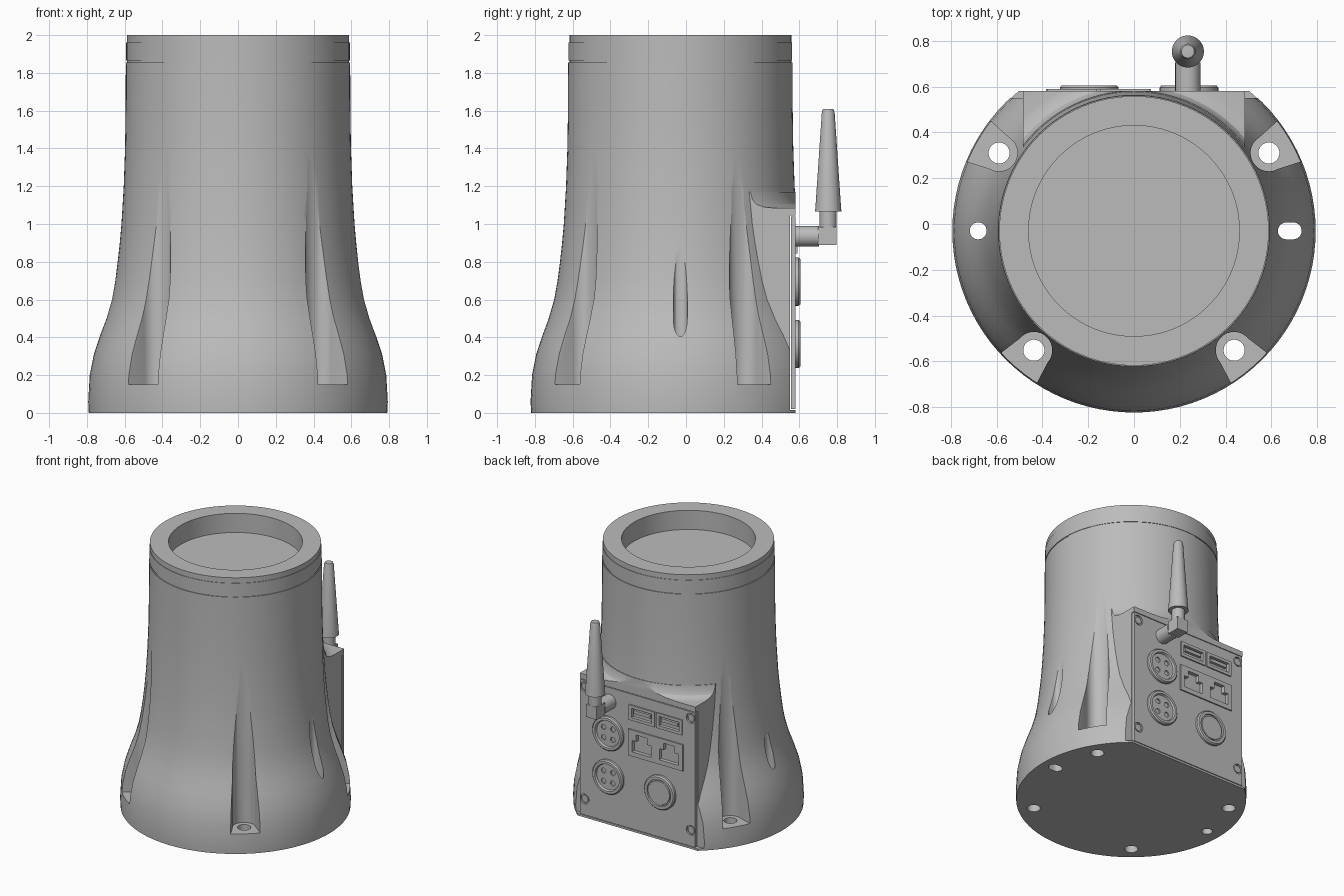
import bpy, bmesh, math
from mathutils import Matrix, Vector

if "Cube" in bpy.data.objects:
    bpy.data.objects.remove(bpy.data.objects["Cube"])

grey = bpy.data.materials.new("plain grey")
grey.use_nodes = True
grey.diffuse_color = (0.5, 0.5, 0.5, 1)
grey.node_tree.nodes["Principled BSDF"].inputs["Base Color"].default_value = (0.5, 0.5, 0.5, 1)

CY = -0.03       # centre line of the round body in y
BACK = 0.58      # plane of the back panel
TO_BACK = Matrix.Rotation(-math.pi / 2, 4, 'X')   # turns +z to +y


def finish(bm, name, matrix):
    bmesh.ops.transform(bm, matrix=matrix, verts=bm.verts)
    bmesh.ops.recalc_face_normals(bm, faces=bm.faces)
    mesh = bpy.data.meshes.new(name)
    bm.to_mesh(mesh)
    bm.free()
    mesh.materials.append(grey)
    obj = bpy.data.objects.new(name, mesh)
    bpy.context.collection.objects.link(obj)
    return obj


def lathe(name, profile, matrix, steps=48):
    bm = bmesh.new()
    verts = [bm.verts.new((r, 0, z)) for r, z in profile]
    edges = [bm.edges.new(pair) for pair in zip(verts, verts[1:])]
    bmesh.ops.spin(bm, geom=verts + edges, cent=(0, 0, 0), axis=(0, 0, 1),
                   angle=math.tau, steps=steps)
    bmesh.ops.remove_doubles(bm, verts=bm.verts, dist=1e-5)
    return finish(bm, name, matrix)


def prism(name, outline, z0, z1, matrix=Matrix()):
    bm = bmesh.new()
    face = bm.faces.new([bm.verts.new((x, y, z0)) for x, y in outline])
    out = bmesh.ops.extrude_face_region(bm, geom=[face])["geom"]
    top = [v for v in out if isinstance(v, bmesh.types.BMVert)]
    bmesh.ops.translate(bm, verts=top, vec=(0, 0, z1 - z0))
    return finish(bm, name, matrix)


def box(name, x0, x1, y0, y1, z0, z1):
    return prism(name, [(x0, y0), (x1, y0), (x1, y1), (x0, y1)], z0, z1)


def arc(radius, start, end, n, cx=0):
    return [(cx + radius * math.cos(math.radians(start + (end - start) * i / n)),
             radius * math.sin(math.radians(start + (end - start) * i / n)))
            for i in range(n + 1)]


def circle(radius):
    return arc(radius, 0, 360, 32)[:-1]


def boolean(target, other, operation='DIFFERENCE'):
    mod = target.modifiers.new("join", 'BOOLEAN')
    mod.object, mod.operation, mod.solver = other, operation, 'EXACT'
    bpy.context.view_layer.objects.active = target
    bpy.ops.object.modifier_apply(modifier=mod.name)
    bpy.data.objects.remove(other)


def on_back(x, z, y=BACK):
    return Matrix.Translation((x, y, z)) @ TO_BACK


# Flared round body with a recess in the top
body = lathe("body", [
    (0, 0), (0.79, 0), (0.793, 0.06), (0.785, 0.2), (0.763, 0.31), (0.73, 0.41),
    (0.697, 0.5), (0.668, 0.6), (0.65, 0.7), (0.637, 0.8), (0.626, 0.9), (0.617, 1.0),
    (0.605, 1.2), (0.598, 1.4), (0.595, 1.6), (0.594, 1.855), (0.588, 1.855),
    (0.588, 1.865), (0.592, 1.865), (0.592, 1.96), (0.588, 1.96), (0.588, 2.0),
    (0.46, 2.0), (0.46, 1.855), (0, 1.855)], Matrix.Translation((0, CY, 0)), 96)

# Connector housing on the back, filleted into the body above it
boolean(body, box("housing", -0.485, 0.485, 0.1, 0.7, 0, 1.085), 'UNION')
fillet = lathe("fillet", [
    (0.52, 1.04), (0.69, 1.04), (0.69, 1.085), (0.655, 1.09), (0.63, 1.105),
    (0.617, 1.13), (0.611, 1.17), (0.52, 1.17), (0.52, 1.04)],
    Matrix.Translation((0, CY, 0)), 96)
boolean(fillet, box("fillet_limit", -0.485, 0.485, 0.2, 0.7, 1, 1.3), 'INTERSECT')
boolean(body, fillet, 'UNION')
boolean(body, box("back_cut", -1, 1, BACK, 1.2, -0.1, 1.5))
boolean(body, box("panel_recess", -1, 1, 0.55, 1, 0.015, 1.045))

# Upright screw pockets and their through holes
pocket = arc(0.08, 90, 270, 20) + [(0.11, -0.104), (0.3, -0.16), (0.3, 0.16), (0.11, 0.104)]
for angle in (30, 150, -50, 230):
    place = (Matrix.Translation((0, CY, 0)) @ Matrix.Rotation(math.radians(angle), 4, 'Z')
             @ Matrix.Translation((0.68, 0, 0)))
    boolean(body, prism("pocket", pocket, 0.15, 1.35, place))
    boolean(body, prism("screw_hole", circle(0.046), -0.1, 0.3, place))

# Side locating hole and slot
boolean(body, prism("side_hole", circle(0.037), -0.1, 1.2, Matrix.Translation((-0.68, CY, 0))))
slot = arc(0.037, -90, 90, 12, 0.015) + arc(0.037, 90, 270, 12, -0.015)
boolean(body, prism("side_slot", slot, -0.1, 1.2, Matrix.Translation((0.68, CY, 0))))

# Back panel with raised port plates
panel = box("back_panel", -0.483, 0.483, 0.556, BACK, 0.02, 1.04)
USB_X, JACK_X = (-0.04, -0.27), (-0.04, -0.27)
for x in USB_X:
    boolean(panel, box("port_plate", x - 0.108, x + 0.108, 0.565, 0.59, 0.845, 0.96), 'UNION')
boolean(panel, box("jack_plate", -0.385, 0.075, 0.565, 0.59, 0.575, 0.775), 'UNION')
for x in USB_X:
    boolean(panel, box("port_cut", x - 0.085, x + 0.085, 0.566, 0.7, 0.868, 0.938))
for x in JACK_X:
    boolean(panel, box("jack_cut", x - 0.08, x + 0.08, 0.562, 0.7, 0.61, 0.695))
    boolean(panel, box("jack_key_cut", x - 0.045, x + 0.045, 0.562, 0.7, 0.65, 0.745))
corners = [(x, z) for x in (-0.445, 0.445) for z in (0.14, 0.99)]
for x, z in corners:
    boolean(panel, prism("corner_cut", circle(0.037), -0.014, 0.1, on_back(x, z)))

# Port tongues and corner screws
for x in USB_X:
    box("port_tongue", x - 0.07, x + 0.07, 0.56, 0.586, 0.9, 0.925)
for x, z in corners:
    prism("corner_screw", circle(0.027), -0.02, -0.004, on_back(x, z))

# Round four-hole connectors
for z in (0.365, 0.695):
    socket = lathe("round_connector", [
        (0, -0.01), (0.128, -0.01), (0.128, 0.016), (0.12, 0.025), (0.102, 0.025),
        (0.096, 0.01), (0, 0.01)], on_back(0.24, z))
    for a in (45, 135, 225, 315):
        off = Vector((math.cos(math.radians(a)), math.sin(math.radians(a)))) * 0.055
        boolean(socket, prism("pin_cut", circle(0.019), -0.006, 0.1,
                              on_back(0.24 + off.x, z + off.y)))

# Push button
lathe("push_button", [
    (0, -0.01), (0.128, -0.01), (0.128, 0.016), (0.12, 0.025), (0.1, 0.025),
    (0.098, 0.014), (0.09, 0.014), (0.087, 0.021), (0, 0.021)], on_back(-0.195, 0.365))

# Antenna: arm, elbow, post and tapered whip
AX, AY = 0.235, 0.753
prism("antenna_arm", circle(0.055), -0.01, 0.125, on_back(AX, 0.935))
box("antenna_elbow", AX - 0.045, AX + 0.045, 0.70, 0.798, 0.89, 0.985)
prism("antenna_post", circle(0.045), 0.97, 1.08, Matrix.Translation((AX, AY, 0)))
lathe("antenna_whip", [
    (0, 1.065), (0.07, 1.065), (0.068, 1.085), (0.034, 1.59), (0.028, 1.608), (0, 1.61)],
    Matrix.Translation((AX, AY, 0)))

# Smooth the round parts, keep edges crisp
bpy.ops.object.select_all(action='DESELECT')
for obj in bpy.context.collection.objects:
    if obj.type == 'MESH' and grey.name in obj.data.materials:
        obj.select_set(True)
        bpy.context.view_layer.objects.active = obj
bpy.ops.object.shade_smooth_by_angle(angle=math.radians(30))
